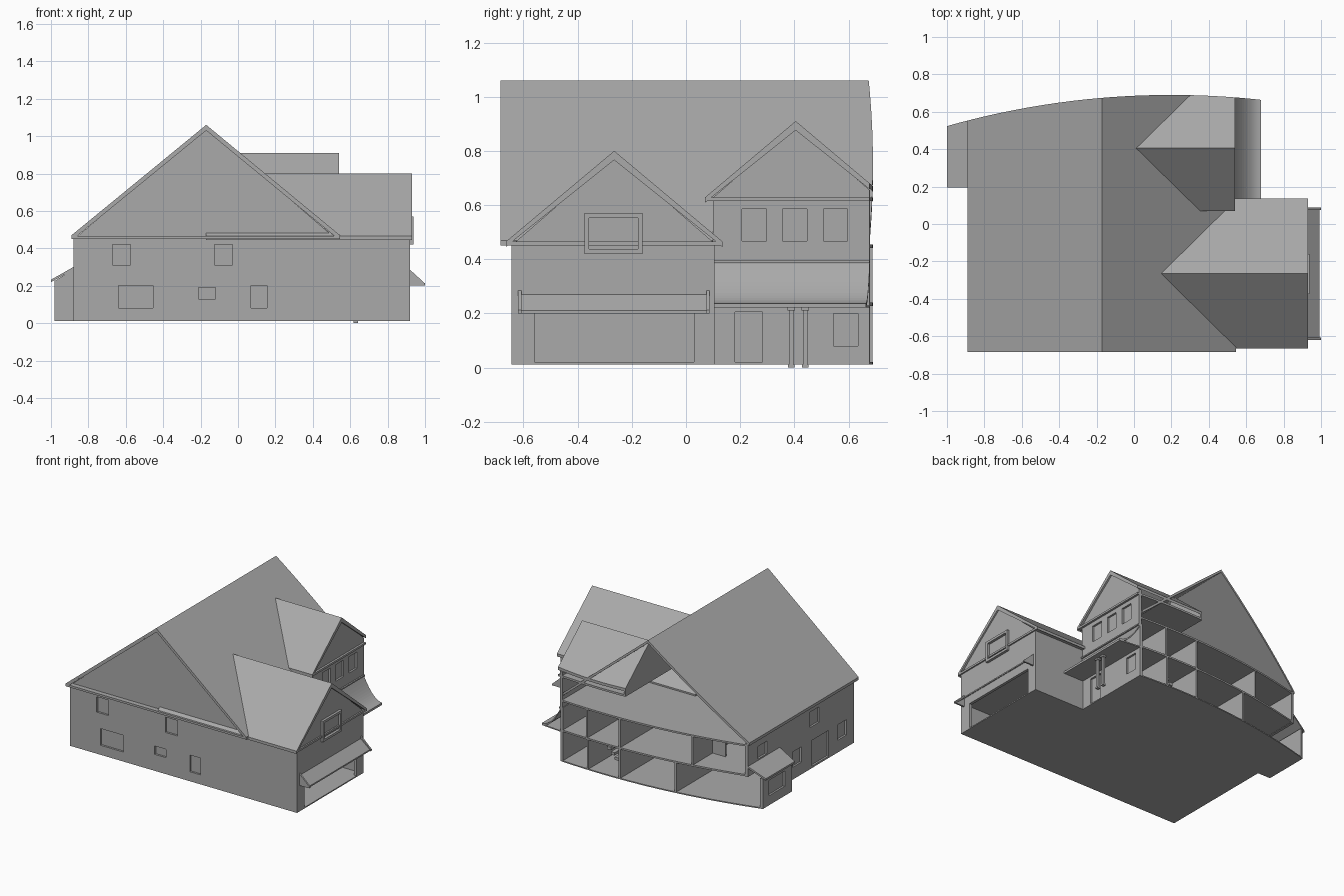
import bpy, bmesh
from mathutils import Vector

if "Cube" in bpy.data.objects:
    bpy.data.objects.remove(bpy.data.objects["Cube"])

GREY = bpy.data.materials.new("grey")
GREY.diffuse_color = (.4, .4, .4, 1)
GREY.use_nodes = True
GREY.node_tree.nodes["Principled BSDF"].inputs["Base Color"].default_value = GREY.diffuse_color

# The open back of the house follows a shallow convex arc
CX, PEAK, R = 0.2, 0.69, 4.4
PLANES = []
for i in range(25):
    x = -1.05 + i * 0.075
    n = Vector((x - CX, (R * R - (x - CX) ** 2) ** 0.5, 0)).normalized()
    PLANES.append((Vector((CX, PEAK - R, 0)) + n * R, n))


def prism(poly, vec):
    """Convex polygon extruded along a vector, trimmed to the arc."""
    bm = bmesh.new()
    f = bm.faces.new([bm.verts.new(p) for p in poly])
    ext = bmesh.ops.extrude_face_region(bm, geom=[f], use_keep_orig=True)
    bmesh.ops.translate(bm, vec=vec, verts=[v for v in ext["geom"] if isinstance(v, bmesh.types.BMVert)])
    for co, n in PLANES:
        if not any((v.co - co).dot(n) > 1e-5 for v in bm.verts):
            continue
        cut = bmesh.ops.bisect_plane(bm, geom=bm.verts[:] + bm.edges[:] + bm.faces[:],
                                     plane_co=co, plane_no=n, clear_outer=True)
        edges = [e for e in cut["geom_cut"] if isinstance(e, bmesh.types.BMEdge)]
        bmesh.ops.holes_fill(bm, edges=edges, sides=0)
    bmesh.ops.recalc_face_normals(bm, faces=bm.faces[:])
    return bm


def box(x0, x1, y0, y1, z0, z1):
    return prism([(x0, y0, z0), (x1, y0, z0), (x1, y1, z0), (x0, y1, z0)], (0, 0, z1 - z0))


def slab(quad, t=0.02):
    return prism(quad, (0, 0, -t))


def part(name, solids):
    out = bmesh.new()
    for bm in solids:
        tmp = bpy.data.meshes.new("tmp")
        bm.to_mesh(tmp)
        bm.free()
        out.from_mesh(tmp)
        bpy.data.meshes.remove(tmp)
    me = bpy.data.meshes.new(name)
    out.to_mesh(me)
    out.free()
    me.materials.append(GREY)
    ob = bpy.data.objects.new(name, me)
    bpy.context.collection.objects.link(ob)
    return ob


def recess(wall, axis, pos, out, openings, depth=.014):
    """Sink window and door openings into the outer side of a wall at x or y = pos."""
    p, q = sorted((pos - out * depth, pos + out * .03))
    cutter = part(wall.name + "_cutter", [
        box(p, q, u0, u1, z0, z1) if axis == "x" else box(u0, u1, p, q, z0, z1)
        for u0, u1, z0, z1 in openings])
    cutter.hide_render = True
    cutter.hide_viewport = True
    mod = wall.modifiers.new("openings", "BOOLEAN")
    mod.operation, mod.solver, mod.object = "DIFFERENCE", "EXACT", cutter


def gable_x(x0, x1, yc, half, z0, z1):
    return prism([(x0, yc - half, z0), (x0, yc + half, z0), (x0, yc, z1)], (x1 - x0, 0, 0))


G, T = 0.012, 0.02          # ground level of the walls, wall thickness

# Floors
part("ground_floor", [box(-.88, .52, -.645, .75, G, .02), box(.52, .92, -.645, .105, G, .02),
                      box(-.98, -.88, .2, .75, G, .02)])
part("upper_floor", [box(-.87, .52, -.63, .75, .228, .24), box(.52, .91, -.63, .1, .228, .24)])
part("attic_floor", [box(-.87, .51, -.63, .75, .442, .454), box(.51, .91, -.63, .1, .442, .454)])

# Outer walls with recessed windows and doors
front = part("front_wall", [box(-.88, .92, -.645, -.645 + T, G, .46)])
recess(front, "y", -.645, -1, [(-.67, -.575, .31, .42), (-.125, -.03, .31, .42), (-.64, -.455, .08, .2),
                               (-.21, -.12, .13, .19), (.07, .155, .08, .2)])
part("front_gable", [prism([(-.87, -.645, .455), (.52, -.645, .455), (-.17, -.645, 1.045)], (0, T, 0))])
left = part("left_wall", [box(-.88, -.86, -.645, .2, G, .46)])
recess(left, "x", -.88, -1, [(-.25, -.15, .31, .42), (-.05, .05, .1, .21),
                             (-.36, -.17, .025, .21), (-.56, -.46, .1, .21)])
left_up = part("left_wall_over_bay", [box(-.88, -.86, .2, .75, .225, .46)])
recess(left_up, "x", -.88, -1, [(.34, .44, .31, .4)])
part("garage_walls", [box(.90, .92, -.645, -.56, G, .2), box(.90, .92, .03, .105, G, .2),
                      box(.90, .92, -.645, .105, .2, .46), box(.5, .92, .085, .105, G, .46),
                      box(.5, .52, -.63, .09, G, .225),
                      gable_x(.90, .92, -.265, .375, .455, .78)])
porch_wall = part("porch_wall", [box(.5, .52, .1, .75, G, .4)])
recess(porch_wall, "x", .52, 1, [(.18, .283, .02, .205), (.545, .635, .08, .2)])
dormer = part("dormer_front", [box(.505, .525, .1, .75, .38, .62)])
recess(dormer, "x", .525, 1, [(y, y + .09, .468, .585) for y in (.207, .357, .507)])
part("dormer_side_and_gable", [gable_x(.505, .525, .405, .32, .615, .89), box(.33, .51, .1, .12, .45, .62)])

# Interior partitions
part("lower_partitions", [box(x, x + .012, .12, .75, .02, .228) for x in (-.38, .04, .29)]
     + [box(-.86, .5, .11, .122, .02, .228)])
part("upper_partitions", [box(x, x + .012, .12, .75, .24, .442) for x in (-.5, .04, .3)]
     + [box(-.86, .5, .11, .122, .24, .442), box(-.6, -.5, .4, .412, .24, .442)])
part("stairs", [box(.07 + i * .03, .1 + i * .03, .48, .58, .02 + i * .03, .04 + i * .03) for i in range(7)])

# Main roof; the right slope stops short behind the dormer front
ZD = .47 + (.545 - .5) / .715 * .59
part("main_roof", [
    slab([(-.17, -.685, 1.06), (-.17, .75, 1.06), (-.89, .75, .47), (-.89, -.685, .47)]),
    slab([(-.17, -.685, 1.06), (-.17, .1, 1.06), (.545, .1, .47), (.545, -.685, .47)]),
    slab([(-.17, .1, 1.06), (-.17, .75, 1.06), (.5, .75, ZD), (.5, .1, ZD)])])
part("main_rakes", [slab([(-.17, -.68, 1.045), (-.17, -.665, 1.045), (xe, -.665, .465), (xe, -.68, .465)], .015)
                    for xe in (-.88, .535)] + [box(-.89, .545, -.68, -.64, .45, .465)])


def cross_roof(name, yc, ridge, eave, half, xr, xe, x1, xin):
    """Gabled roof meeting the main slope in two valleys; closed box form goes on inside the attic."""
    s = []
    for d in (-1, 1):
        s.append(slab([(xr, yc, ridge), (x1, yc, ridge), (x1, yc + d * half, eave), (xe, yc + d * half, eave)]))
        s.append(slab([(x1 - .012, yc, ridge - .02), (x1, yc, ridge - .02),
                       (x1, yc + d * half, eave - .005), (x1 - .012, yc + d * half, eave - .005)], .014))
        # hidden continuation under the main roof
        s.append(slab([(xin, yc, ridge), (xr, yc, ridge), (xe, yc + d * half, eave), (xin, yc + d * half, eave)]))
    s.append(gable_x(xin, xin + .012, yc, half - .004, eave - .014, ridge - .005))
    s.append(box(xin, x1, yc - half, yc + half, eave - .014, eave))
    part(name, s)


cross_roof("garage_roof", -.265, .80, .465, .4, .13, .535, .93, -.17)
cross_roof("dormer_roof", .405, .91, .628, .335, 0.01, .345, .54, 0)

# Concave porch roof, ceiling and posts
N = 14
prof = [(.52 + .158 * i / N, .237 + .155 * (1 - i / N) ** 2) for i in range(N + 1)]
part("porch_roof", [slab([(a, .105, c), (a, .75, c), (b, .75, e), (b, .105, e)], .012)
                    for (a, c), (b, e) in zip(prof, prof[1:])]
     + [box(.52, .535, .105, .75, .386, .395), box(.52, .678, .105, .75, .222, .23)])
part("porch_posts", [s for y in (.388, .44) for s in
                     (box(.622, .638, y - .008, y + .008, .01, .222),
                      box(.618, .642, y - .012, y + .012, 0, .012),
                      box(.616, .644, y - .014, y + .014, .21, .223))])

# Side bay with lean-to roof
bay = part("side_bay", [box(-.98, -.96, .2, .75, G, .228)])
recess(bay, "x", -.98, -1, [(.28, .46, .08, .19)])
part("side_bay_end", [box(-.965, -.87, .2, .215, G, .225),
                      prism([(-.98, .2, .225), (-.88, .2, .225), (-.88, .2, .29)], (0, .015, 0))])
part("side_bay_roof", [slab([(-.88, .195, .30), (-.88, .75, .30), (-1, .75, .232), (-1, .195, .232)], .013)])

# Awning over the garage opening, with end brackets
part("garage_awning", [slab([(.92, -.61, .27), (.92, .078, .27), (.993, .078, .21), (.993, -.61, .21)], .01)]
     + [prism([(.92, y, .285), (.92, y, .2), (1, y, .2), (1, y, .212)], (0, .012, 0)) for y in (-.62, .075)])

# Raised frame of the garage gable window
W = .017
part("garage_window", [box(.916, .938, a, b, c, d) for a, b, c, d in
                       [(-.375, -.375 + W, .42, .57), (-.16 - W, -.16, .42, .57),
                        (-.375 + W, -.16 - W, .42, .42 + W), (-.375 + W, -.16 - W, .57 - W, .57)]])
